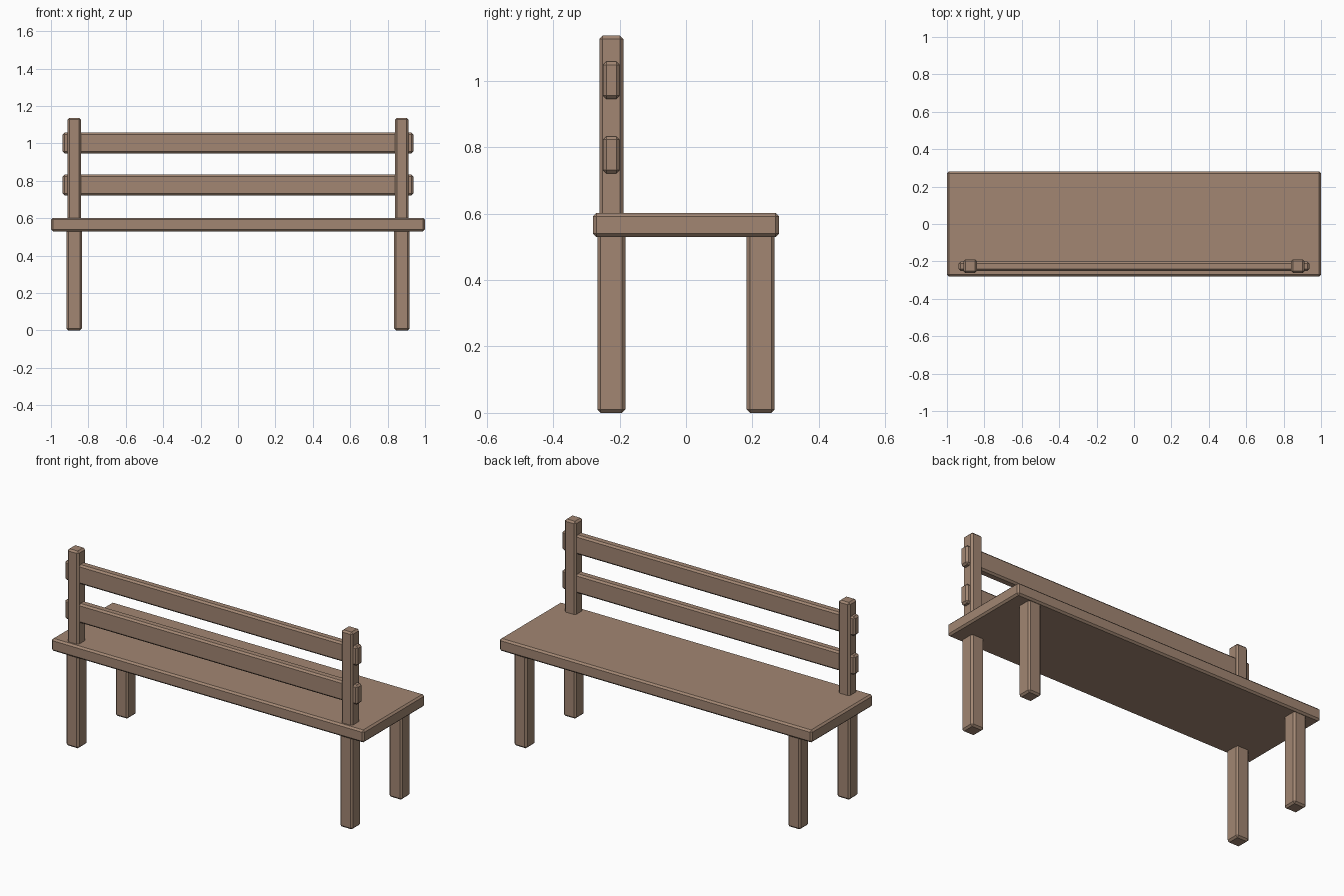
import bpy

if "Cube" in bpy.data.objects:
    bpy.data.objects.remove(bpy.data.objects["Cube"])

wood = bpy.data.materials.new("wood")
wood.diffuse_color = (0.36, 0.24, 0.17, 1)
wood.use_nodes = True
wood.node_tree.nodes["Principled BSDF"].inputs["Base Color"].default_value = wood.diffuse_color


def beam(name, x, y, z, bevel=0.01):
    """Chamfered box spanning the given (min, max) ranges."""
    centre = [(a + b) / 2 for a, b in (x, y, z)]
    bpy.ops.mesh.primitive_cube_add(size=1, location=centre)
    ob = bpy.context.object
    ob.name = name
    ob.scale = [b - a for a, b in (x, y, z)]
    bpy.ops.object.transform_apply(location=False, rotation=False, scale=True)
    mod = ob.modifiers.new("chamfer", 'BEVEL')
    mod.width = bevel
    mod.segments = 1
    ob.data.materials.append(wood)
    return ob


def around(c, w):
    return (c - w / 2, c + w / 2)


# Seat board
beam("seat", (-1, 1), (-0.28, 0.28), (0.53, 0.602))

# Legs and back posts on both sides
for side, sx in (("left", -1), ("right", 1)):
    for row, y in (("back_rest", -0.225), ("open_side", 0.225)):
        beam(f"{row}_leg_{side}", around(sx * 0.876, 0.082), around(y, 0.084), (0, 0.54))
    beam(f"back_post_{side}", around(sx * 0.876, 0.072), around(-0.225, 0.072), (0.57, 1.137))

# Backrest slats passing through the posts
for name, z in (("lower_slat", 0.777), ("upper_slat", 1.002)):
    beam(name, (-0.937, 0.937), around(-0.225, 0.05), around(z, 0.112))
